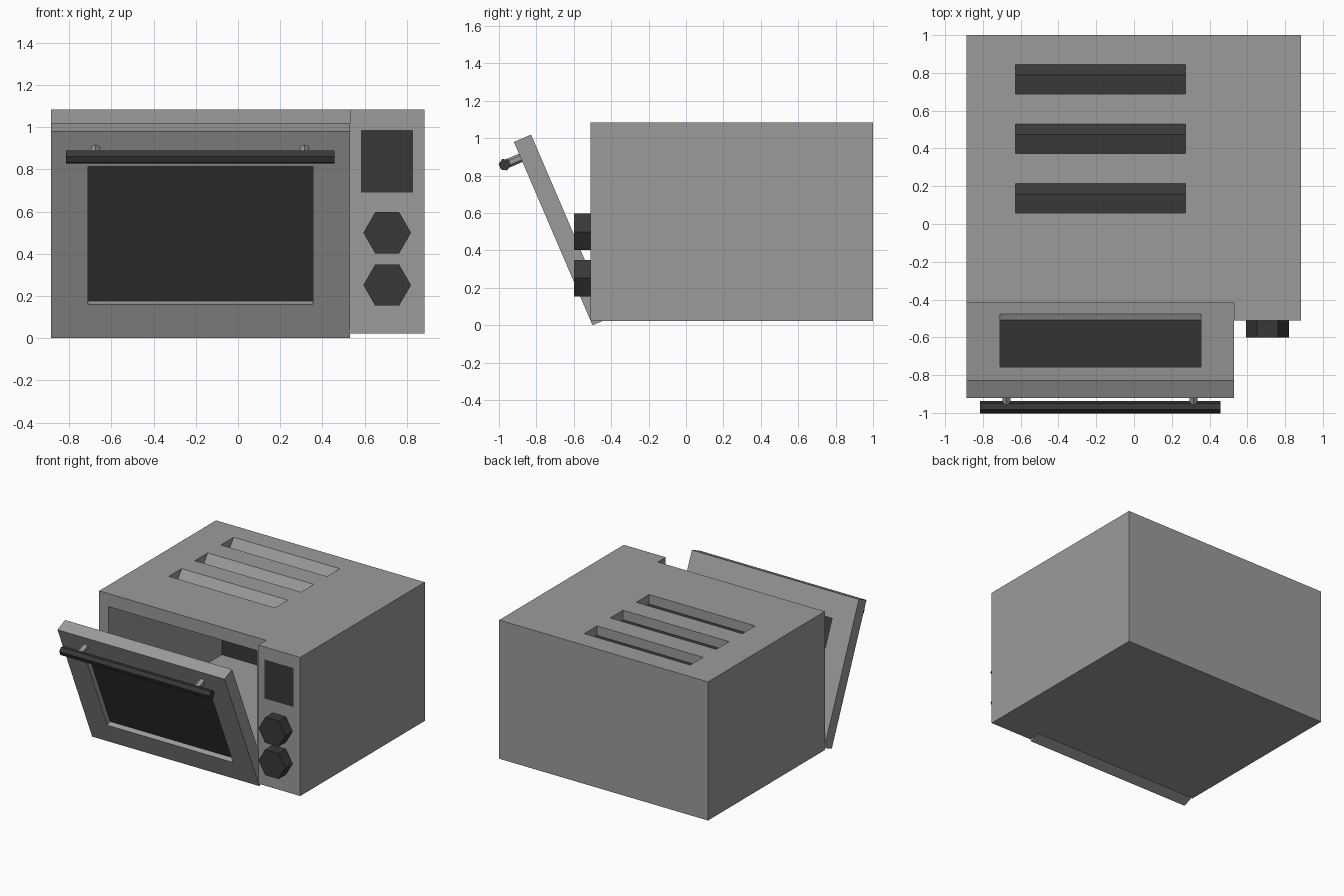
import bpy, bmesh
from math import radians, pi, cos, sin
from mathutils import Matrix, Vector

if "Cube" in bpy.data.objects:
    bpy.data.objects.remove(bpy.data.objects["Cube"])


def material(name, v):
    m = bpy.data.materials.new(name)
    m.diffuse_color = (v, v, v, 1)
    m.use_nodes = True
    m.node_tree.nodes["Principled BSDF"].inputs["Base Color"].default_value = m.diffuse_color
    return m


dark = material("dark", 0.04)
steel = material("steel", 0.33)


def finish(name, bm, mat, matrix=None):
    bmesh.ops.recalc_face_normals(bm, faces=bm.faces)
    if matrix:
        bm.transform(matrix)
    me = bpy.data.meshes.new(name)
    bm.to_mesh(me)
    bm.free()
    me.materials.append(mat)
    ob = bpy.data.objects.new(name, me)
    bpy.context.collection.objects.link(ob)
    return ob


def prism(name, pts, offset, mat=steel, matrix=None):
    """Extrude a closed polygon along an offset vector."""
    bm = bmesh.new()
    face = bm.faces.new([bm.verts.new(p) for p in pts])
    ext = bmesh.ops.extrude_face_region(bm, geom=[face])
    verts = [v for v in ext["geom"] if isinstance(v, bmesh.types.BMVert)]
    bmesh.ops.translate(bm, verts=verts, vec=offset)
    return finish(name, bm, mat, matrix)


def box(name, x0, x1, y0, y1, z0, z1, mat=steel, matrix=None):
    pts = [(x0, y0, z0), (x1, y0, z0), (x1, y1, z0), (x0, y1, z0)]
    return prism(name, pts, (0, 0, z1 - z0), mat, matrix)


def hex_rod(name, p0, p1, r, mat=steel, matrix=None):
    p0, p1 = Vector(p0), Vector(p1)
    axis = p1 - p0
    bm = bmesh.new()
    bmesh.ops.create_cone(bm, cap_ends=True, segments=6, radius1=r, radius2=r, depth=axis.length)
    bm.transform(Matrix.Translation((p0 + p1) / 2) @ axis.to_track_quat('Z', 'Y').to_matrix().to_4x4())
    return finish(name, bm, mat, matrix)


def cut(target, cutters):
    bpy.context.view_layer.objects.active = target
    for c in cutters:
        mod = target.modifiers.new("cut", 'BOOLEAN')
        mod.operation = 'DIFFERENCE'
        mod.solver = 'EXACT'
        mod.object = c
        bpy.ops.object.modifier_apply(modifier=mod.name)
        bpy.data.objects.remove(c)


# Housing with the control column standing forward of the door opening
outline = [(-.887, 1), (-.887, -.415), (.53, -.415), (.53, -.51), (.885, -.51), (.885, 1)]
body = prism("housing", [(x, y, .022) for x, y in outline], (0, 0, 1.063))

# Oven cavity and top vents with a sloping rear wall
cutters = [box("cavity_cutter", -.81, .45, -.6, .97, .09, .985)]
slots = [.058, .373, .688]
for y in slots:
    prof = [(-.627, y, 1.12), (-.627, y + .18, 1.12),
            (-.627, y + .102, 1.01), (-.627, y, 1.01)]
    cutters.append(prism("vent_cutter", prof, (.9, 0, 0)))
cut(body, cutters)
for y in slots:
    box("vent_floor", -.627, .273, y, y + .102, 1.008, 1.012, dark)
box("cavity_back", -.81, .45, .962, .972, .09, .985, dark)

# Open door, tilted about its lower front edge
tilt = Matrix.Translation((0, -.5, 0)) @ Matrix.Rotation(radians(23.2), 4, 'X')
door = box("door", -.887, .53, 0, .1, 0, 1.066, steel, tilt)
cut(door, [box("window_cutter", -.71, .355, -.1, .2, .175, .886, steel, tilt)])
box("door_window", -.71, .355, .038, .066, .175, .886, dark, tilt)

# Handle bar and its two posts
hex_rod("handle_bar", (-.815, -.093, .974), (.458, -.093, .974), .033, dark, tilt)
for x in (-.675, .315):
    hex_rod("handle_post", (x, .01, .974), (x, -.093, .974), .024, steel, tilt)

# Control panel
box("display", .582, .83, -.511, -.505, .69, .987, dark)
for z in (.5, .252):
    ring = [(.707 + .113 * cos(k * pi / 3), -.505, z + .113 * sin(k * pi / 3)) for k in range(6)]
    prism("knob", ring, (0, -.095, 0), dark)
